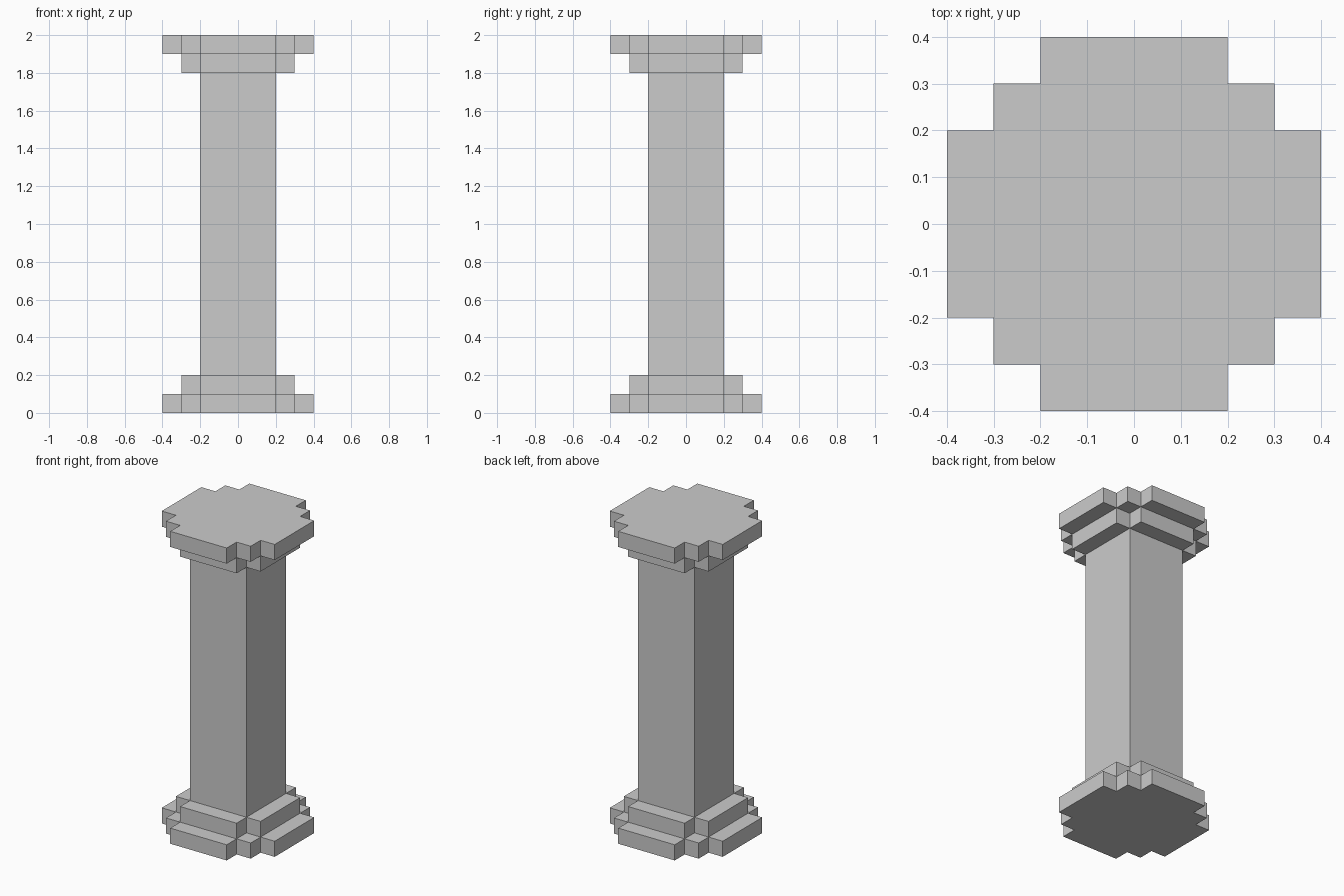
import bpy
import bmesh
from mathutils import Vector

cube = bpy.data.objects.get("Cube")
if cube:
    bpy.data.objects.remove(cube, do_unlink=True)

# Single stone colour
stone = bpy.data.materials.new("light grey stone")
stone.use_nodes = True
stone.diffuse_color = (0.6, 0.6, 0.6, 1)
bsdf = next(n for n in stone.node_tree.nodes if n.type == "BSDF_PRINCIPLED")
bsdf.inputs["Base Color"].default_value = stone.diffuse_color
bsdf.inputs["Roughness"].default_value = 0.9

HEIGHT, STEP = 2.0, 0.1


def slab(name, corner, bottom, top):
    """Extrude an outline made by turning one corner profile through four quarters."""
    outline = []
    points = corner
    for _ in range(4):
        outline += points
        points = [(-y, x) for x, y in points]
    bm = bmesh.new()
    base = bm.faces.new([bm.verts.new((x, y, bottom)) for x, y in outline])
    raised = bmesh.ops.extrude_face_region(bm, geom=[base], use_keep_orig=True)["geom"]
    bmesh.ops.translate(bm, vec=Vector((0, 0, top - bottom)),
                        verts=[v for v in raised if isinstance(v, bmesh.types.BMVert)])
    bmesh.ops.recalc_face_normals(bm, faces=bm.faces)
    mesh = bpy.data.meshes.new(name)
    bm.to_mesh(mesh)
    bm.free()
    mesh.materials.append(stone)
    bpy.context.collection.objects.link(bpy.data.objects.new(name, mesh))


# Corner profiles: square shaft, cross-shaped tier, double-stepped slab
square = [(0.2, 0.2)]
cross = [(0.3, 0.2), (0.2, 0.2), (0.2, 0.3)]
stepped = [(0.4, 0.2), (0.3, 0.2), (0.3, 0.3), (0.2, 0.3), (0.2, 0.4)]

# Shaft
slab("shaft", square, 2 * STEP, HEIGHT - 2 * STEP)

# Base tiers and their mirrored capital tiers
for level, (part, corner) in enumerate([("slab", stepped), ("tier", cross)]):
    low, high = level * STEP, (level + 1) * STEP
    slab("base_" + part, corner, low, high)
    slab("capital_" + part, corner, HEIGHT - high, HEIGHT - low)
